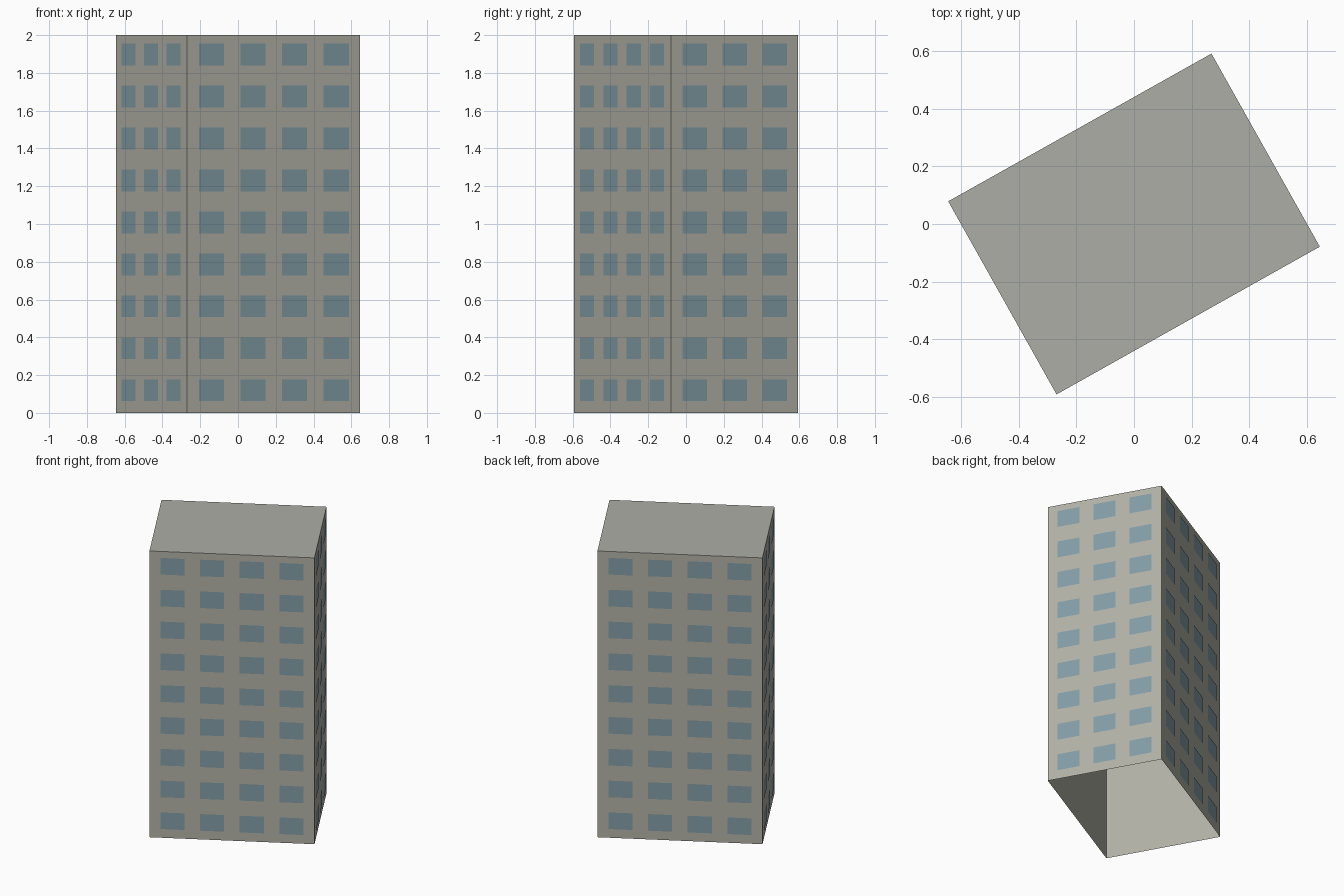
import bpy, bmesh
from math import radians
from mathutils import Matrix, Vector

cube = bpy.data.objects.get("Cube")
if cube:
    bpy.data.objects.remove(cube, do_unlink=True)

WIDTH, DEPTH, HEIGHT = 1.05, 0.77, 2.0
TURN = Matrix.Rotation(radians(29.3), 4, 'Z')
FLOORS = 9


def srgb(*rgb):
    return tuple(((c / 255 + 0.055) / 1.055) ** 2.4 for c in rgb) + (1.0,)


def material(name, color):
    mat = bpy.data.materials.new(name)
    mat.use_nodes = True
    mat.diffuse_color = color
    mat.node_tree.nodes["Principled BSDF"].inputs["Base Color"].default_value = color
    return mat


def add_object(name, bm, mats):
    bm.transform(TURN)
    mesh = bpy.data.meshes.new(name)
    bm.to_mesh(mesh)
    bm.free()
    for mat in mats:
        mesh.materials.append(mat)
    obj = bpy.data.objects.new(name, mesh)
    bpy.context.collection.objects.link(obj)
    return obj


wall_mat = material("warm grey concrete", srgb(178, 177, 167))
roof_mat = material("grey roof", srgb(173, 174, 166))
glass_mat = material("blue grey glass", srgb(130, 157, 166))

# Tower shell: four walls and a flat roof, open underneath
bm = bmesh.new()
bmesh.ops.create_cube(bm, size=1)
bm.transform(Matrix.Translation((0, 0, HEIGHT / 2)) @ Matrix.Diagonal((WIDTH, DEPTH, HEIGHT, 1)))
bm.normal_update()
bmesh.ops.delete(bm, geom=[f for f in bm.faces if f.normal.z < -0.5], context='FACES_ONLY')
for face in bm.faces:
    face.material_index = 1 if face.normal.z > 0.5 else 0
add_object("tower_shell", bm, [wall_mat, roof_mat])


# Window panes: a regular grid of thin plates on each wall
def window_grid(name, angle, length, distance, columns, margin, pane):
    bm = bmesh.new()
    pitch = (1 - 2 * margin - pane) / (columns - 1)
    floor_height = HEIGHT / FLOORS
    for row in range(FLOORS):
        low = row * floor_height + 0.062
        high = low + 0.116
        for col in range(columns):
            left = (margin + col * pitch - 0.5) * length
            right = left + pane * length
            y = -distance - 0.003
            corners = [(left, y, low), (right, y, low), (right, y, high), (left, y, high)]
            bm.faces.new([bm.verts.new(Vector(c)) for c in corners])
    bm.transform(Matrix.Rotation(radians(angle), 4, 'Z'))
    add_object(name, bm, [glass_mat])


for side, angle in (("front", 0), ("back", 180)):
    window_grid(side + "_windows", angle, WIDTH, DEPTH / 2, 4, 0.067, 0.146)
for side, angle in (("left", 90), ("right", 270)):
    window_grid(side + "_windows", angle, DEPTH, WIDTH / 2, 3, 0.088, 0.192)
